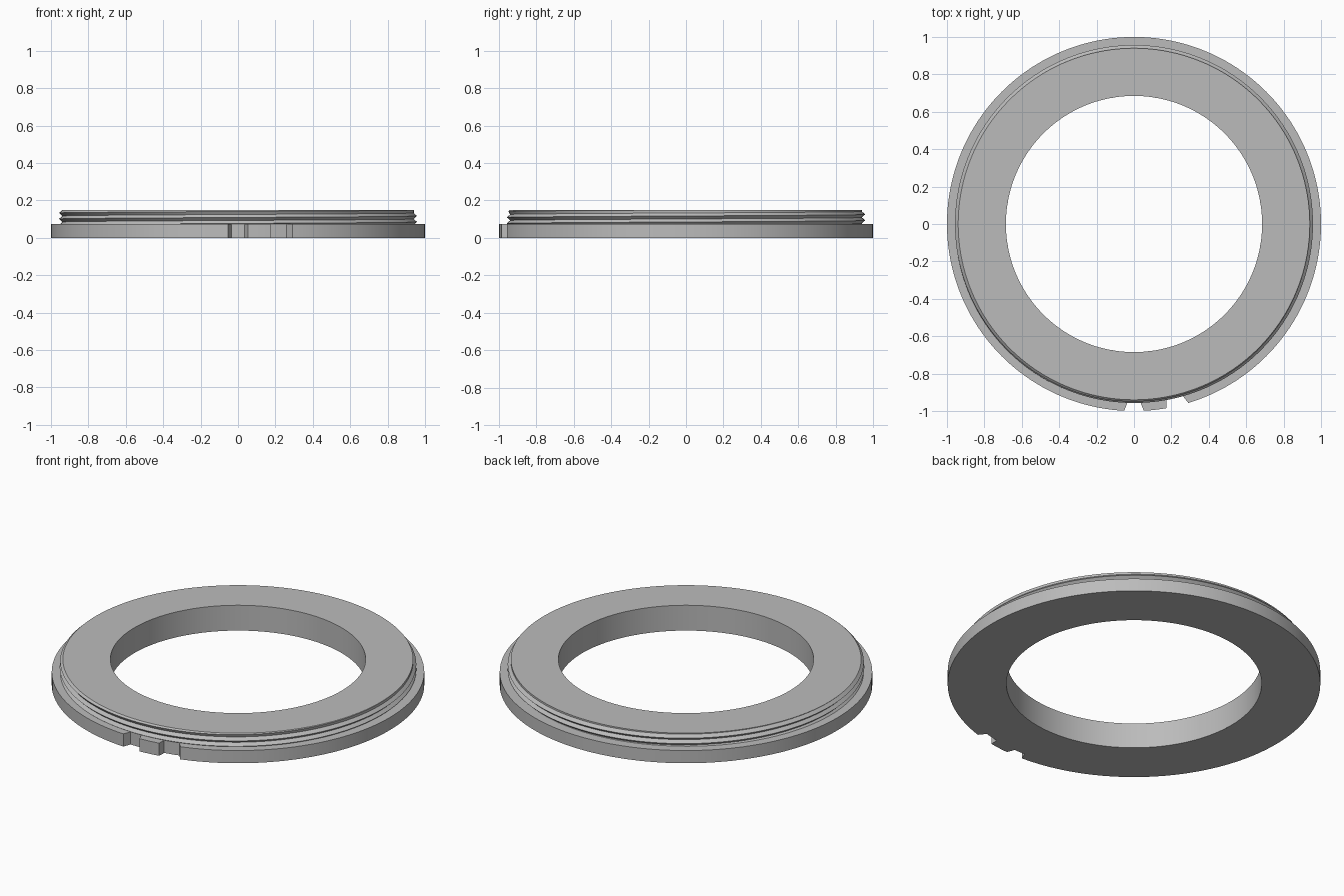
import bpy, bmesh, math

cube = bpy.data.objects.get("Cube")
if cube:
    bpy.data.objects.remove(cube, do_unlink=True)

BORE, ROOT, CREST = 0.685, 0.94, 0.957
LEDGE, TOP, PITCH = 0.075, 0.15, 0.032

grey = bpy.data.materials.new("plain grey")
grey.use_nodes = True
colour = (0.5, 0.5, 0.5, 1)
grey.diffuse_color = colour
grey.node_tree.nodes["Principled BSDF"].inputs["Base Color"].default_value = colour


def sweep(name, columns):
    """Skin between neighbouring columns of (radius, z); angle 0 is the front."""
    bm = bmesh.new()
    rows = [[bm.verts.new((r * math.sin(a), -r * math.cos(a), z)) for r, z in pts]
            for a, pts in columns]
    for p, q in zip(rows, rows[1:]):
        for i in range(len(p) - 1):
            bm.faces.new((p[i], q[i], q[i + 1], p[i + 1]))
    bmesh.ops.remove_doubles(bm, verts=bm.verts, dist=0.00005)
    bmesh.ops.dissolve_degenerate(bm, edges=bm.edges, dist=0.00005)
    bmesh.ops.recalc_face_normals(bm, faces=bm.faces)
    mesh = bpy.data.meshes.new(name)
    bm.to_mesh(mesh)
    bm.free()
    # open shells: make sure the highest or lowest flat face points outward
    mesh.materials.append(grey)
    flat = max(mesh.polygons, key=lambda f: abs(f.normal.z) * f.area)
    if (flat.normal.z > 0) != (flat.center.z > LEDGE):
        mesh.flip_normals()
    ob = bpy.data.objects.new(name, mesh)
    bpy.context.collection.objects.link(ob)
    bpy.ops.object.select_all(action="DESELECT")
    ob.select_set(True)
    bpy.context.view_layer.objects.active = ob
    bpy.ops.object.shade_smooth_by_angle(angle=math.radians(30))


# Flange: full rim broken by two flared notches at the front
spans = [(0.955, -2.1, 2.1), (1, 3, 9.95), (0.955, 10.5, 15.8), (1, 16.9, 357), (0.955, 357.9, 357.9)]
flange = []
for radius, start, end in spans:
    steps = max(1, round((end - start) / 2))
    for i in range(steps + 1):
        a = math.radians(start + (end - start) * i / steps)
        flange.append((a, [(BORE, 0), (radius, 0), (radius, LEDGE), (ROOT - 0.002, LEDGE)]))
sweep("flange", flange)


# Neck: bore wall, flat top and a right-handed helical thread
def thread_radius(z, lead):
    phase = ((z - lead) / PITCH) % 1
    wave = ROOT + (CREST - ROOT) * abs(1 - 2 * phase)
    return min(wave, ROOT + (TOP - z) * 1.05)


neck = []
SEGMENTS = 180
for i in range(SEGMENTS + 1):
    turn = i / SEGMENTS
    lead = 0.109 + turn * PITCH
    pts = [(BORE, 0), (BORE, TOP), (ROOT, TOP)]
    for k in range(6, -8, -1):
        z = min(TOP, max(LEDGE, lead + k * PITCH / 2))
        pts.append((thread_radius(z, lead), z))
    neck.append((turn * math.tau, pts))
sweep("threaded_neck", neck)
